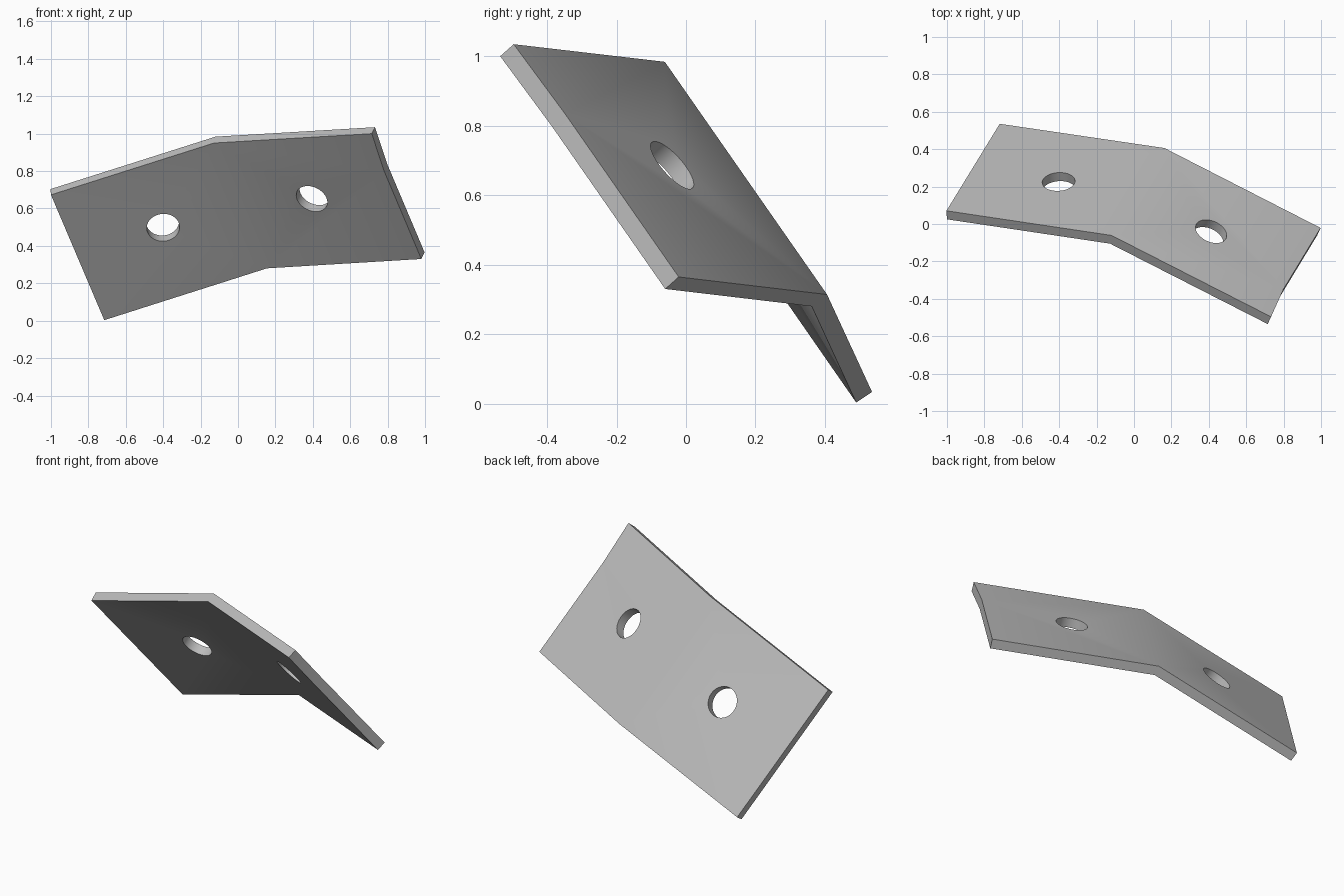
import bpy
import math
from mathutils import Vector

cube = bpy.data.objects.get("Cube")
if cube:
    bpy.data.objects.remove(cube, do_unlink=True)

THICKNESS = 0.055
HOLE_RADIUS = 0.088

# Single grey finish
grey = bpy.data.materials.new("plain grey")
grey.use_nodes = True
colour = (0.5, 0.5, 0.5, 1)
grey.diffuse_color = colour
grey.node_tree.nodes["Principled BSDF"].inputs["Base Color"].default_value = colour

# Underside corners of the two panels that meet at the bend
left_top = Vector((-1.0, 0.025, 0.673))
bend_top = Vector((-0.128, -0.105, 0.95))
right_top = Vector((0.715, -0.535, 1.0))
right_low = Vector((0.98, -0.06, 0.33))
bend_low = Vector((0.155, 0.362, 0.28))
left_low = Vector((-0.715, 0.49, 0.003))

# Slight dent in the right end edge
inward = (bend_top - right_top).normalized()
dent = right_top.lerp(right_low, 0.3) + inward * 0.014

# Bent sheet, thickened towards its upper side
corners = [left_top, bend_top, right_top, dent, right_low, bend_low, left_low]
mesh = bpy.data.meshes.new("bent_plate")
mesh.from_pydata(corners, [], [(0, 6, 5, 1), (1, 5, 4, 3, 2)])
mesh.materials.append(grey)
plate = bpy.data.objects.new("bent_plate", mesh)
bpy.context.collection.objects.link(plate)
if mesh.polygons[0].normal.z < 0:
    mesh.flip_normals()
solid = plate.modifiers.new("thickness", "SOLIDIFY")
solid.thickness = THICKNESS
solid.offset = 1
solid.use_even_offset = True


def drill(name, centre, panel):
    """Cut a round hole square to the given panel."""
    normal = mesh.polygons[panel].normal
    bpy.ops.mesh.primitive_cylinder_add(
        vertices=48, radius=HOLE_RADIUS, depth=0.3, location=centre,
        rotation=normal.to_track_quat("Z", "Y").to_euler())
    cutter = bpy.context.object
    cutter.name = name
    cutter.hide_render = True
    cutter.data.materials.append(grey)
    cut = plate.modifiers.new(name, "BOOLEAN")
    cut.operation = "DIFFERENCE"
    cut.solver = "EXACT"
    cut.object = cutter
    return cutter


# One bolt hole in each panel
cutters = [drill("left_panel_hole", (-0.402, 0.21, 0.518), 0),
           drill("right_panel_hole", (0.404, -0.058, 0.67), 1)]

# Make the cuts permanent, then shade softly across the bend
bpy.ops.object.select_all(action="DESELECT")
plate.select_set(True)
bpy.context.view_layer.objects.active = plate
bpy.ops.object.convert(target="MESH")
for cutter in cutters:
    bpy.data.objects.remove(cutter, do_unlink=True)
bpy.ops.object.shade_smooth_by_angle(angle=math.radians(35))
